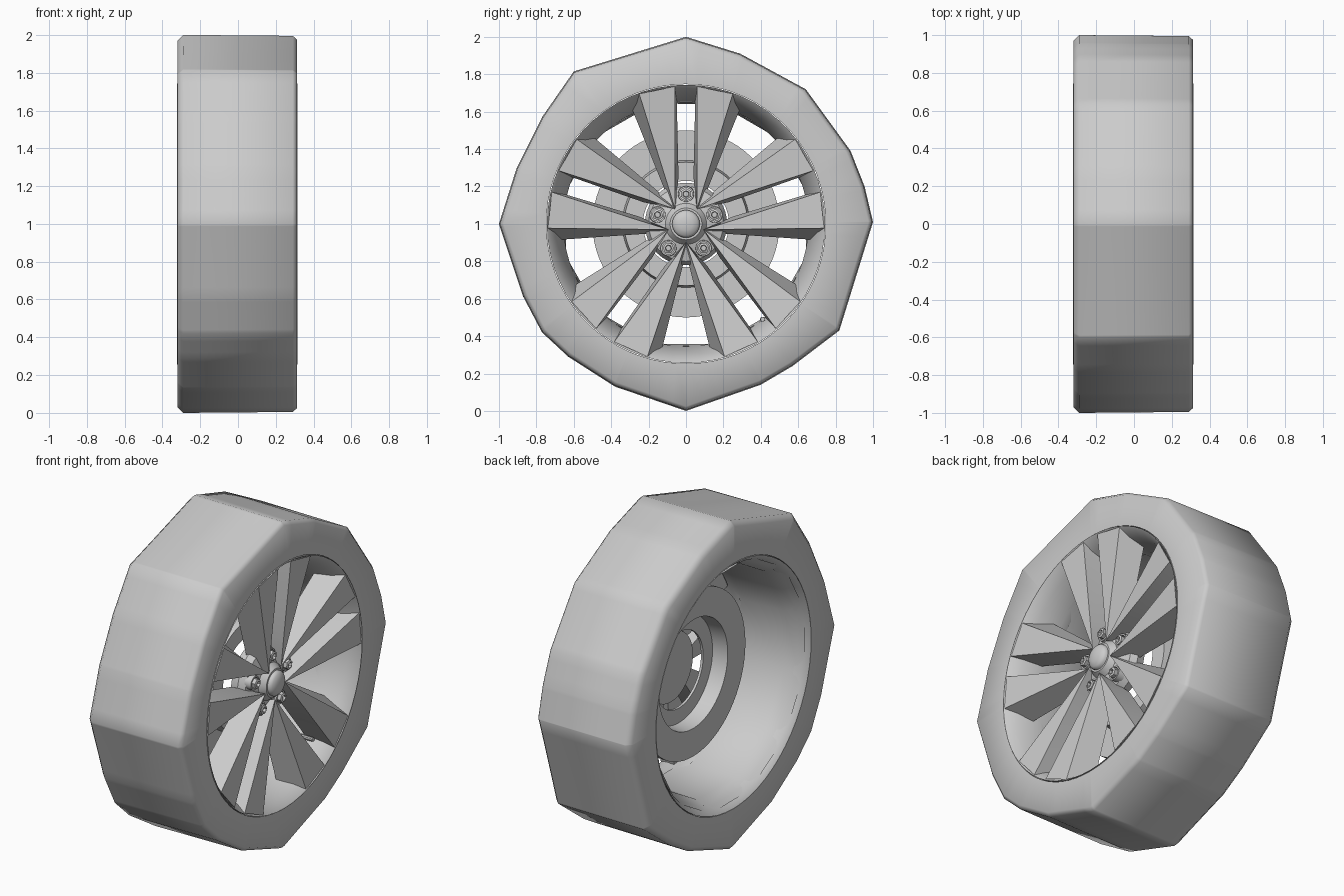
import bpy, bmesh
from math import sin, cos, pi, radians, atan2
from mathutils import Matrix, Vector

if "Cube" in bpy.data.objects:
    bpy.data.objects.remove(bpy.data.objects["Cube"])

CENTRE = Vector((0, 0, 1))


def finish(name, bm, angle=35):
    bmesh.ops.remove_doubles(bm, verts=bm.verts, dist=1e-5)
    bmesh.ops.recalc_face_normals(bm, faces=bm.faces)
    me = bpy.data.meshes.new(name)
    bm.to_mesh(me)
    bm.free()
    ob = bpy.data.objects.new(name, me)
    bpy.context.collection.objects.link(ob)
    bpy.ops.object.select_all(action='DESELECT')
    ob.select_set(True)
    bpy.context.view_layer.objects.active = ob
    bpy.ops.object.shade_smooth_by_angle(angle=radians(angle))
    return ob


def bridge_rings(bm, rings, closed=False):
    n = len(rings[0])
    pairs = list(zip(rings, rings[1:]))
    if closed:
        pairs.append((rings[-1], rings[0]))
    for a, b in pairs:
        for i in range(n):
            j = (i + 1) % n
            bm.faces.new((a[i], a[j], b[j], b[i]))


def lathe(name, profile, segs, closed=False, centre=(0, 0), phase=0.0, angle=35):
    """Turn an (x, radius) profile round the axle direction."""
    bm = bmesh.new()
    rings = [[bm.verts.new((x, centre[0] + r * cos(phase + 2 * pi * i / segs),
                            1 + centre[1] + r * sin(phase + 2 * pi * i / segs)))
              for i in range(segs)] for x, r in profile]
    bridge_rings(bm, rings, closed)
    return finish(name, bm, angle)


# Tyre: coarse uneven outline outside, round bead inside
outline = [(1.0, 0.01), (0.955, 0.2), (0.88, 0.39), (0.64, 0.72), (0.29, 0.91), (0, 1.0),
           (-0.60, 0.815), (-0.77, 0.57), (-0.905, 0.30), (-1.0, 0), (-0.87, -0.39),
           (-0.77, -0.58), (-0.63, -0.71), (-0.38, -0.87), (0, -1.0), (0.40, -0.86),
           (0.57, -0.76), (0.82, -0.57)]


def outline_radius(a):
    d = Vector((cos(a), sin(a)))
    for p, q in zip(outline, outline[1:] + outline[:1]):
        p, q = Vector(p), Vector(q)
        c1 = p.x * d.y - p.y * d.x
        c2 = d.x * q.y - d.y * q.x
        if c1 >= -1e-9 and c2 >= -1e-9 and p.dot(d) > 0:
            e = q - p
            return (p.x * e.y - p.y * e.x) / (d.x * e.y - d.y * e.x)
    return 0.98


angles = sorted([2 * pi * i / 72 + 0.013 for i in range(72)]
                + [atan2(z, y) % (2 * pi) for y, z in outline])
bm = bmesh.new()
rings = []
for x, inset in [(0.27, None), (0.312, None), (0.312, 0.025), (0.29, 0.005),
                 (-0.29, 0), (-0.32, 0.03), (-0.32, None), (-0.27, None)]:
    rings.append([])
    for a in angles:
        r = 0.747 if inset is None else outline_radius(a) - inset
        rings[-1].append(bm.verts.new((x, r * cos(a), 1 + r * sin(a))))
bridge_rings(bm, rings)
finish("tyre", bm, 70)

# Rim: round lips and a coarse barrel
lathe("rim_front_lip", [(0.27, 0.744), (0.316, 0.744), (0.312, 0.738), (0.25, 0.70),
                        (0.13, 0.655), (0.08, 0.66)], 60)
lathe("rim_barrel", [(0.14, 0.675), (0.06, 0.665), (-0.20, 0.68), (-0.27, 0.715),
                     (-0.30, 0.735)], 12, phase=0.26, angle=40)
lathe("rim_back_lip", [(-0.25, 0.70), (-0.29, 0.715), (-0.317, 0.738), (-0.322, 0.744),
                       (-0.28, 0.744)], 60)

# Spokes: five mirrored pairs, broad at the rim and narrow at the hub
front = [(0.06, 0.735, 0.314), (0.25, 0.695, 0.314), (0.058, 0.08, 0.25), (0.06, 0.25, 0.265)]
back = [(0.05, 0.69, 0.15), (0.295, 0.63, 0.17), (0.085, 0.11, 0.13), (0.04, 0.25, 0.13)]
bm = bmesh.new()
for k in range(5):
    turn = Matrix.Translation(CENTRE) @ Matrix.Rotation(2 * pi * k / 5, 4, 'X')
    for side in (1, -1):
        f, b = [[bm.verts.new(turn @ Vector((x, side * t, r))) for t, r, x in pts]
                for pts in (front, back)]
        bm.faces.new(f)
        bm.faces.new(b)
        bridge_rings(bm, [f, b])
finish("spokes", bm, 30)

# Hub and domed centre cap
lathe("hub", [(0.10, 0.0), (0.10, 0.21), (0.15, 0.22), (0.19, 0.20), (0.215, 0.11),
              (0.25, 0.085), (0.25, 0.0)], 40)
lathe("centre_cap", [(0.23, 0.074), (0.262, 0.074), (0.275, 0.062), (0.285, 0.035),
                     (0.288, 0.0)], 32, angle=60)

# Wheel nuts in raised collars
for k in range(5):
    a = pi / 2 + 2 * pi * k / 5
    pos = (0.16 * cos(a), 0.16 * sin(a))
    lathe("nut_collar", [(0.17, 0.046), (0.222, 0.042), (0.222, 0.033), (0.20, 0.033)],
          20, centre=pos)
    lathe("wheel_nut", [(0.18, 0.03), (0.24, 0.03), (0.245, 0.018), (0.228, 0.015),
                        (0.228, 0.0)], 6, centre=pos, phase=a)

# Brake disc: flat friction ring with a thin stepped middle and open centre
lathe("brake_disc", [(-0.05, 0.33), (-0.05, 0.50), (0.0, 0.50), (0.0, 0.34), (0.06, 0.33),
                     (0.06, 0.23), (0.045, 0.23), (0.045, 0.32)], 64, closed=True)

# Valve stem
lathe("valve_stem", [(0.14, 0.0), (0.14, 0.014), (0.22, 0.012), (0.22, 0.0)], 10,
      centre=(0.41, -0.51))
